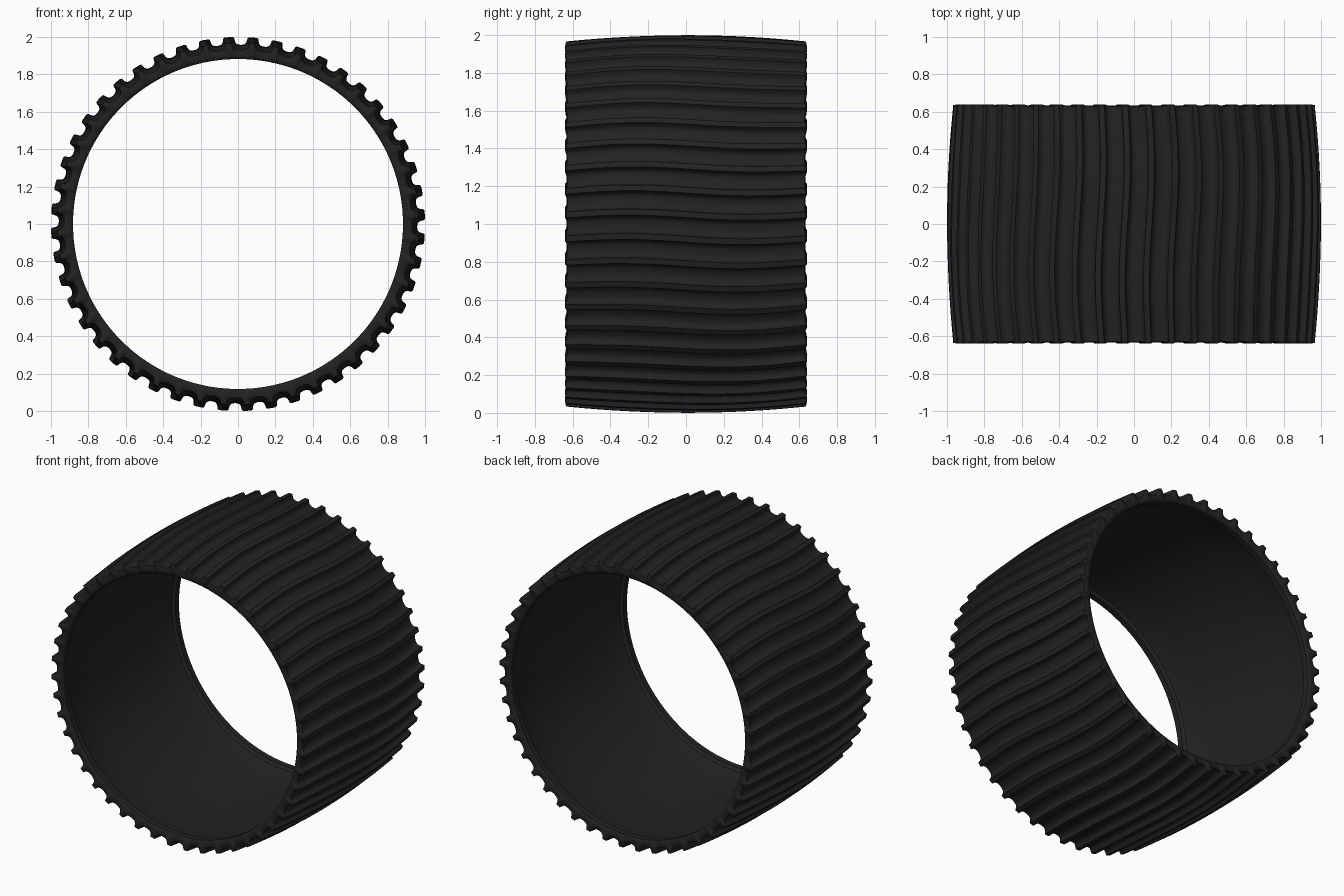
import bpy, bmesh, math

cube = bpy.data.objects.get("Cube")
if cube:
    bpy.data.objects.remove(cube, do_unlink=True)

RIBS = 48
HALF = 0.632          # half width of the carcass
PITCH = 2 * math.pi / RIBS
START = 0.05          # angle of the first rib

# Rib cross-section across one pitch: (fraction of pitch, height factor)
half_rib = [(0.12, 1.0), (0.14, 0.72), (0.17, 0.42), (0.25, 0.14), (0.38, 0.03)]
rib = [(-f, h) for f, h in reversed(half_rib)] + half_rib + [(0.5, 0.0)]


def crown(y):
    return 0.958 - 0.033 * (y / HALF) ** 2


def sway(y):
    """Gentle S-shaped bend of each rib across the width."""
    return -0.014 * math.sin(math.pi * y / HALF)


# Closed profile: (y, radius, rib rise outwards, rib rise sideways)
outer = [(y, crown(y), 0.042, 0.0)
         for y in [HALF * (i / 10 - 0.95) for i in range(20)]]
side = [(HALF - 0.004, 0.929, 0.038, 0.007),
        (HALF, 0.918, 0.024, 0.008),
        (HALF, 0.902, 0.0, 0.004),
        (HALF - 0.002, 0.89, 0.0, 0.0),
        (HALF - 0.01, 0.882, 0.0, 0.0),
        (HALF - 0.05, 0.882, 0.0, 0.0),
        (HALF - 0.065, 0.9, 0.0, 0.0)]
inner = [(y, crown(y) - 0.022, 0.0, 0.0)
         for y in [0.5 - i / 8 for i in range(9)]]
profile = outer + side + inner + [(-y, r, a, -b) for y, r, a, b in reversed(side)]

# Sweep the profile around the axle, raising the ribs
bm = bmesh.new()
rings = []
for k in range(RIBS):
    for frac, height in rib:
        ring = []
        for y, r, rise, out in profile:
            angle = START + (k + frac) * PITCH + sway(y)
            radius = r + rise * height
            ring.append(bm.verts.new((radius * math.cos(angle), y + out * height,
                                      1 + radius * math.sin(angle))))
        rings.append(ring)
n = len(profile)
for i, ring in enumerate(rings):
    nxt = rings[(i + 1) % len(rings)]
    for j in range(n):
        bm.faces.new((ring[j], ring[(j + 1) % n], nxt[(j + 1) % n], nxt[j]))
bmesh.ops.recalc_face_normals(bm, faces=bm.faces)

mesh = bpy.data.meshes.new("ribbed_tyre")
bm.to_mesh(mesh)
bm.free()
tyre = bpy.data.objects.new("ribbed_tyre", mesh)
bpy.context.collection.objects.link(tyre)

# Black rubber
rubber = bpy.data.materials.new("black_rubber")
rubber.use_nodes = True
colour = (0.016, 0.016, 0.016, 1)
rubber.diffuse_color = colour
rubber.node_tree.nodes["Principled BSDF"].inputs["Base Color"].default_value = colour
mesh.materials.append(rubber)

bpy.ops.object.select_all(action='DESELECT')
tyre.select_set(True)
bpy.context.view_layer.objects.active = tyre
bpy.ops.object.shade_smooth_by_angle(angle=math.radians(35))
